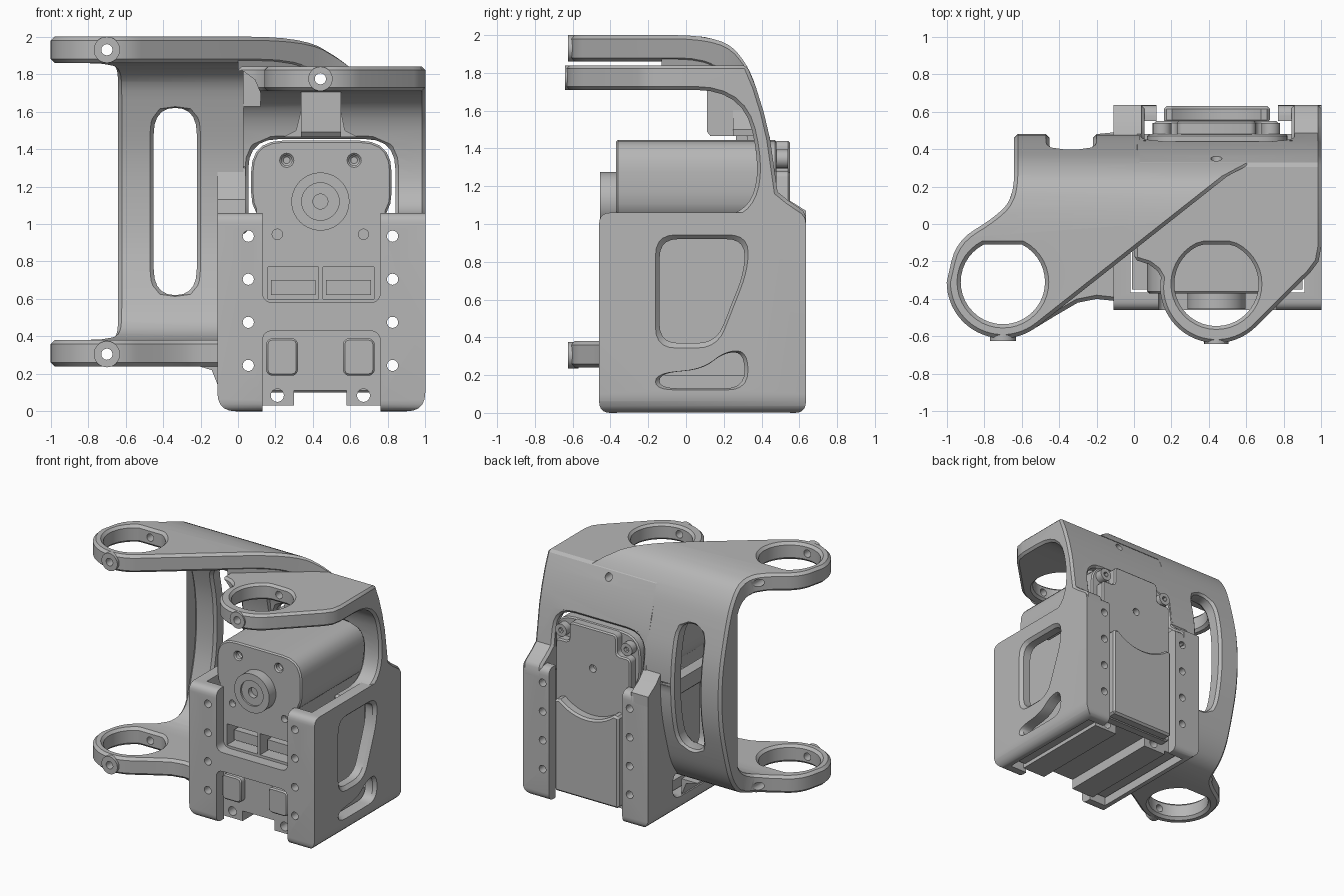
import bpy, bmesh, math
from mathutils import Vector

cube = bpy.data.objects.get("Cube")
if cube:
    bpy.data.objects.remove(cube, do_unlink=True)

grey = bpy.data.materials.new("plain_grey")
grey.use_nodes = True
grey.diffuse_color = (0.47, 0.47, 0.47, 1)
grey.node_tree.nodes["Principled BSDF"].inputs["Base Color"].default_value = (0.47, 0.47, 0.47, 1)


def rounded(pts, r, steps=5):
    """Polygon with every corner eased by a small curve."""
    out = []
    for i, p in enumerate(pts):
        p, a, b = Vector(p), Vector(pts[i - 1]), Vector(pts[(i + 1) % len(pts)])
        s = p + (a - p).normalized() * min(r, (a - p).length * 0.499)
        e = p + (b - p).normalized() * min(r, (b - p).length * 0.499)
        for k in range(steps + 1):
            t = k / steps
            out.append(s * (1 - t) ** 2 + p * 2 * t * (1 - t) + e * t * t)
    return out


def rect(a0, b0, a1, b1):
    return [(a0, b0), (a1, b0), (a1, b1), (a0, b1)]


def arc(cx, cy, r, start, end, n=24):
    angles = [math.radians(start + (end - start) * i / n) for i in range(n + 1)]
    return [(cx + r * math.cos(t), cy + r * math.sin(t)) for t in angles]


def circle(cx, cy, r, n=32):
    return arc(cx, cy, r, 0, 360, n)[:-1]


def prism(name, pts, axis, lo, hi, flare=1.0):
    """Extrude a 2D outline along x (y,z), y (x,z) or z (x,y); flare widens the far end."""
    place = {"x": lambda p, d: (d, p[0], p[1]),
             "y": lambda p, d: (p[0], d, p[1]),
             "z": lambda p, d: (p[0], p[1], d)}[axis]
    pts = [Vector(p) for p in pts]
    mid = sum(pts, Vector((0, 0))) / len(pts)
    bm = bmesh.new()
    low = [bm.verts.new(place(p, lo)) for p in pts]
    high = [bm.verts.new(place(mid + (p - mid) * flare, hi)) for p in pts]
    bm.faces.new(low)
    bm.faces.new(high)
    for i in range(len(pts)):
        bm.faces.new((low[i - 1], low[i], high[i], high[i - 1]))
    bmesh.ops.remove_doubles(bm, verts=bm.verts[:], dist=0.0008)
    bmesh.ops.recalc_face_normals(bm, faces=bm.faces[:])
    mesh = bpy.data.meshes.new(name)
    bm.to_mesh(mesh)
    bm.free()
    mesh.materials.append(grey)
    ob = bpy.data.objects.new(name, mesh)
    bpy.context.collection.objects.link(ob)
    return ob


def select(ob):
    bpy.ops.object.select_all(action="DESELECT")
    ob.select_set(True)
    bpy.context.view_layer.objects.active = ob


def combine(ob, other, op="DIFFERENCE"):
    mod = ob.modifiers.new("combine", "BOOLEAN")
    mod.operation, mod.object, mod.solver = op, other, "EXACT"
    select(ob)
    bpy.ops.object.modifier_apply(modifier=mod.name)
    bpy.data.objects.remove(other, do_unlink=True)


def cut(ob, pts, axis, lo, hi, flare=1.0):
    combine(ob, prism("cutter", pts, axis, lo, hi, flare))


def chamfer(ob, width):
    """Clean up tiny edges, then chamfer the sharp ones."""
    bm = bmesh.new()
    bm.from_mesh(ob.data)
    bmesh.ops.remove_doubles(bm, verts=bm.verts[:], dist=0.007)
    bmesh.ops.dissolve_limit(bm, angle_limit=0.01, verts=bm.verts[:], edges=bm.edges[:])
    bm.to_mesh(ob.data)
    bm.free()
    mod = ob.modifiers.new("edge", "BEVEL")
    mod.width, mod.segments, mod.limit_method = width, 1, "ANGLE"
    mod.angle_limit, mod.use_clamp_overlap = math.radians(50), False
    select(ob)
    bpy.ops.object.modifier_apply(modifier=mod.name)


def finish(ob, width=0.0):
    if width:
        chamfer(ob, width)
    select(ob)
    bpy.ops.object.shade_smooth_by_angle(angle=math.radians(30))


def ring_hole(ob, cx, cy, lo, hi):
    cut(ob, [(x, min(y, -0.11)) for x, y in circle(cx, cy, 0.225, 40)], "z", lo, hi)


# C-shaped side shell with an upper and a lower ring arm
half = [(-0.9, 2.0), (0.18, 2.0), (0.33, 1.85), (0.41, 1.6), (0.48, 1.3)]
inner = [(0.36, 1.3), (0.3, 1.56), (0.2, 1.86), (-0.9, 1.86)]
flip = lambda pts: [(y, 2.24 - z) for y, z in reversed(pts)]
shell_profile = rounded(half + flip(half) + flip(inner) + inner, 0.25, 6)
left_edge = rounded([(-0.64, 0.7), (-0.64, 0.14), (-0.75, 0.03), (-0.95, -0.09), (-1.0, -0.31)], 0.13)[6:-6]
upper_plan = left_edge + arc(-0.7, -0.31, 0.3, 180, 308) + [
    (0.5, 0.256), (0.62, 0.32), (0.8, 0.345), (0.8, 0.7), (-0.64, 0.7)]
lower_plan = left_edge + arc(-0.7, -0.31, 0.3, 180, 305) + [
    (-0.42, -0.49), (-0.3, -0.42), (-0.2, -0.4), (-0.02, -0.42), (-0.02, 0.7), (-0.64, 0.7)]

shell = prism("side_shell_upper", shell_profile, "x", -1.2, 1.2)
combine(shell, prism("plan", upper_plan, "z", 1.12, 3), "INTERSECT")
low_shell = prism("side_shell_lower", shell_profile, "x", -1.2, 1.2)
combine(low_shell, prism("plan", lower_plan, "z", -1, 1.12), "INTERSECT")
combine(shell, low_shell, "UNION")
shell.name = "side_shell"
ring_hole(shell, -0.7, -0.31, -1, 3)
cut(shell, rounded(rect(-0.45, 0.62, -0.22, 1.62), 0.14), "y", 0, 1)
chamfer(shell, 0.02)
cut(shell, rect(0.03, 1, 1, 1.83), "y", -1, 1)
for z in (0.305, 1.93):
    combine(shell, prism("boss", circle(-0.7, z, 0.07), "y", -0.625, -0.57), "UNION")
    cut(shell, circle(-0.7, z, 0.03, 16), "y", -1, 1)
finish(shell)

# Back shell and lower-set ring arm over the motor
back_profile = [(-0.9, 1.84), (0.322, 1.84), (0.37, 1.725), (0.412, 1.59), (0.445, 1.45), (0.469, 1.28),
                (0.485, 1.17), (0.54, 1.125), (0.635, 1.06), (0.635, 0.95), (0.0, 0.95), (0.0, 1.045)]
back_profile += rounded([(0.0, 1.045), (0.31, 1.04), (0.4, 1.28), (0.3, 1.71), (-0.9, 1.71)], 0.25, 6)[6:-6]
back_profile += [(-0.9, 1.71)]
arm_plan = arc(0.44, -0.335, 0.3, 170, 315) + [
    (0.94, -0.26), (0.985, -0.2), (1.0, -0.12), (1.0, 0.7), (0.0, 0.7),
    (0.0, -0.19), (0.08, -0.215), (0.125, -0.25)]
back = prism("back_shell", back_profile, "x", -1.2, 1.2)
combine(back, prism("plan", arm_plan, "z", 0.9, 3), "INTERSECT")
cut(back, rounded(rect(0.055, 0.5, 0.84, 1.453), 0.16), "y", -0.9, 1)
ring_hole(back, 0.44, -0.32, 1.5, 3)
chamfer(back, 0.018)
cut(back, [(-0.1, 1.5), (0.12, 1.5), (0.12, 1.7), (0.09, 1.77), (0.03, 1.815), (-0.1, 1.83)], "y", -0.6, 0.28)
combine(back, prism("boss", circle(0.44, 1.775, 0.065), "y", -0.64, -0.59), "UNION")
cut(back, circle(0.44, 1.775, 0.03, 16), "y", -1, 1)
finish(back)

# Blending pieces between the shells
finish(prism("arm_web", [(0.0, -0.13), (0.45, 0.225), (0.45, 0.26), (0.0, 0.26)], "z", 1.82, 1.88))
finish(prism("left_post", [(0.05, 1.045), (0.22, 1.06), (0.31, 1.13), (0.36, 1.3), (0.46, 1.34), (0.475, 1.2),
             (0.54, 1.13), (0.635, 1.07), (0.635, 0.99), (0.05, 0.99)], "x", -0.11, 0.04))
finish(prism("arm_gusset", [(-0.24, 0.25), (-0.14, 0.22), (-0.1, 0.12), (-0.1, 0.25)], "y", -0.38, 0.2))
boss = prism("nut_boss", [(0.11, 1.75), (0.11, 1.49), (0.13, 1.465), (0.42, 1.465), (0.38, 1.6), (0.3, 1.75)],
             "x", 0.335, 0.55)
cut(boss, circle(0.44, 1.775, 0.03, 16), "y", -1, 1)
finish(boss)
finish(prism("boss_fillet", [(0.24, 1.465), (0.64, 1.465), (0.57, 1.5), (0.55, 1.6), (0.335, 1.6), (0.31, 1.5)],
             "y", 0.25, 0.4))

# Motor cradle: side walls with flared windows, flanges and a front crossbar
cradle = prism("motor_cradle", rounded(rect(-0.46, 0, 0.635, 1.06), 0.06), "x", -0.11, 1.0)
combine(cradle, prism("limit", rounded(rect(-0.11, 0, 1.0, 1.5), 0.1), "y", -1, 1), "INTERSECT")
cut(cradle, rect(-0.02, -0.365, 0.91, 0.55), "z", -1, 2)
cut(cradle, rounded(rect(0.13, 0.58, 0.76, 2), 0.06), "y", -1, 0)
cut(cradle, rounded(rect(0.13, -1, 0.76, 0.43), 0.06), "y", -1, 0)
cut(cradle, rect(0.12, -1, 0.77, 2), "y", 0, 1)
upper_window = [(-0.14, 0.37), (0.16, 0.37), (0.31, 0.75), (0.31, 0.92), (-0.14, 0.92)]
lower_window = [(-0.14, 0.13), (0.31, 0.13), (0.31, 0.32), (0.2, 0.32), (0.09, 0.23), (-0.14, 0.21)]
for window in (upper_window, lower_window):
    outline = rounded(window, 0.1)
    cut(cradle, outline, "x", -1, 2)
    cut(cradle, outline, "x", 0.975, 1.025, 1.18)
    cut(cradle, outline, "x", -0.085, -0.135, 1.18)
for x in (0.055, 0.825):
    for z in (0.245, 0.475, 0.705, 0.935):
        cut(cradle, circle(x, z, 0.03, 16), "y", -1, 1)
finish(cradle)

# Motor body: wide rounded head above, narrower base with a foot between the flanges
head = prism("motor_head", rounded([(0.07, 1.0), (0.82, 1.0), (0.82, 1.445), (0.07, 1.445)], 0.17), "y", -0.37, 0.48)
base = prism("motor_base", rect(0.1, 0.03, 0.785, 1.1), "y", -0.37, 0.48)
cut(base, rect(0.3, -1, 0.58, 0.11), "y", -1, 1)
for x in (0.16, 0.455):
    cut(base, rect(x, 0.6, x + 0.27, 0.77), "y", -1, -0.2)
for x in (0.21, 0.67):
    cut(base, circle(x, 0.085, 0.035, 16), "y", -1, 1)
    cut(base, circle(x, 0.945, 0.028, 16), "y", -1, -0.32)
for x in (0.26, 0.62):
    cut(head, circle(x, 1.34, 0.028, 16), "y", -1, -0.32)
finish(head, 0.01)
finish(base)
for x in (-0.01, 0.78):
    finish(prism("motor_foot", rect(x, 0.06, x + 0.12, 0.2), "y", -0.35, 0.48))

# Connector plugs and front pads
for x in (0.175, 0.47):
    finish(prism("connector_plug", rect(x, 0.62, x + 0.24, 0.7), "y", -0.3, -0.2))
for x in (0.15, 0.56):
    finish(prism("front_pad", rounded(rect(x, 0.19, x + 0.17, 0.39), 0.03, 2), "y", -0.42, -0.36), 0.01)

# Output horn
horn = prism("output_horn", circle(0.44, 1.12, 0.155, 40), "y", -0.455, -0.36)
cut(horn, circle(0.44, 1.12, 0.1), "y", -1, -0.44)
cut(horn, circle(0.44, 1.12, 0.04, 20), "y", -1, -0.4)
finish(horn)

# Rear cover, raised panel and corner screws
plate = prism("rear_plate", rounded([(0.11, 0.1), (0.77, 0.1), (0.77, 1.28), (0.65, 1.28), (0.65, 1.44), (0.23, 1.44),
              (0.23, 1.28), (0.11, 1.28)], 0.03, 2), "y", 0.47, 0.55)
chamfer(plate, 0.01)
cut(plate, circle(0.44, 1.12, 0.03, 16), "y", 0.5, 1)
finish(plate)
scoop = arc(0.44, 1.12, 0.37, 310, 230, 12)
finish(prism("rear_panel", [(0.16, 0.1), (0.725, 0.1), (0.725, 0.83)] + scoop + [(0.16, 0.83)], "y", 0.54, 0.63), 0.015)
for x in (0.15, 0.73):
    screw = prism("rear_screw", circle(x, 1.345, 0.05, 20), "y", 0.47, 0.54)
    cut(screw, circle(x, 1.345, 0.022, 6), "y", 0.51, 1)
    finish(screw)
